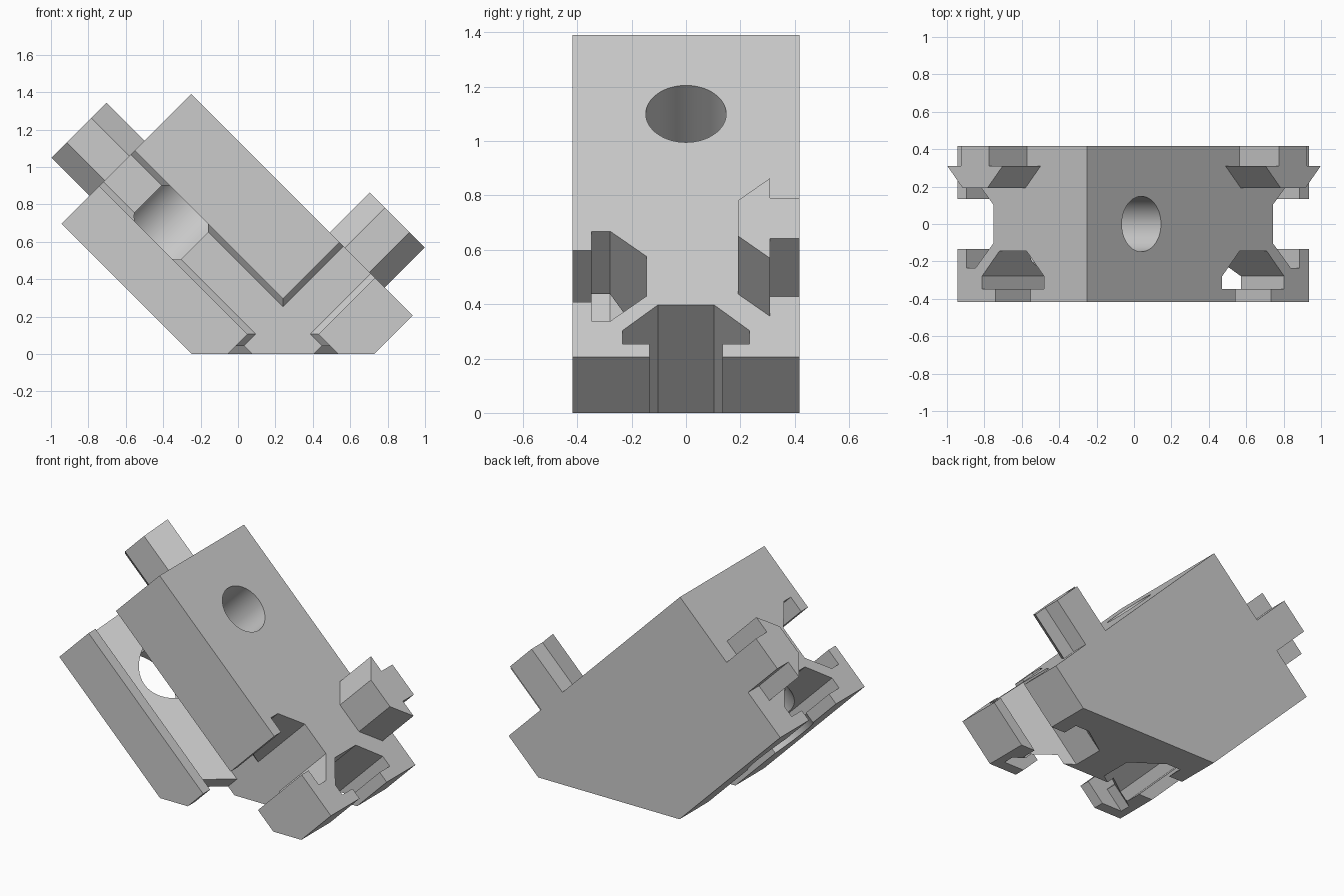
import bpy, bmesh, math
from mathutils import Matrix, Vector

if "Cube" in bpy.data.objects:
    bpy.data.objects.remove(bpy.data.objects["Cube"])

# Block frame: U runs down-right, V runs up-right, Y is depth
TILT = Matrix.Rotation(math.radians(45), 4, 'Y')
U0, U1, V0, V1, D = -1.16, 0.516, -0.175, 0.806, 0.417
ROW_U, ROW_V = 0.095, 0.245          # centre lines of the two front slots

grey = bpy.data.materials.new("plain_grey")
grey.diffuse_color = (0.6, 0.6, 0.6, 1)
grey.use_nodes = True
grey.node_tree.nodes["Principled BSDF"].inputs["Base Color"].default_value = grey.diffuse_color


def finish(name, bm):
    bmesh.ops.recalc_face_normals(bm, faces=bm.faces)
    bm.transform(TILT)
    me = bpy.data.meshes.new(name)
    bm.to_mesh(me)
    bm.free()
    me.materials.append(grey)
    ob = bpy.data.objects.new(name, me)
    bpy.context.collection.objects.link(ob)
    return ob


def prism(name, profile, place, a, b):
    """Extrude a 2D profile from a to b; place(p, q, t) gives (u, y, v)."""
    bm = bmesh.new()
    lo = [bm.verts.new(place(p, q, a)) for p, q in profile]
    hi = [bm.verts.new(place(p, q, b)) for p, q in profile]
    n = len(profile)
    bm.faces.new(lo)
    bm.faces.new(hi)
    for i in range(n):
        j = (i + 1) % n
        bm.faces.new((lo[i], lo[j], hi[j], hi[i]))
    return finish(name, bm)


def bore(name, r, a, b):
    bm = bmesh.new()
    bmesh.ops.create_cone(bm, cap_ends=True, segments=64, radius1=r, radius2=r, depth=b - a,
                          matrix=Matrix.Translation((-0.75, 0, (a + b) / 2)))
    return finish(name, bm)


def mirrored(half):
    return half + [(-p, q) for p, q in reversed(half)]


# Slot section: (half width, depth below the face); rail section: (half width, y)
SLOT = mirrored([(0.134, -0.1), (0.134, 0.069), (0.234, 0.069), (0.234, 0.138),
                 (0.103, 0.272)])
RAIL = mirrored([(0.105, D), (0.105, 0.309), (0.208, 0.309), (0.093, 0.192)])

# Main block, with the lower corner cut flat to stand on
body = prism("body", [(U0, V0), (V0, V0), (U1, U1), (U1, V1), (U0, V1)],
             lambda p, q, t: (p, t, q), -D, D)

cutters = [
    prism("front_slot_long", SLOT, lambda p, q, t: (t, -D + q, ROW_V + p), -2, 2),
    prism("front_slot_short", SLOT, lambda p, q, t: (ROW_U + p, -D + q, t), -2, 2),
    prism("lower_left_slot", SLOT, lambda p, q, t: (t, p, V0 + q), -2, 2),
    prism("lower_right_slot", SLOT, lambda p, q, t: (U1 - q, p, t), -2, 2),
    bore("bolt_hole", 0.148, 0.0, 1.0),
    bore("bolt_head_recess", 0.228, -0.4, 0.48),
]
for c in cutters:
    m = body.modifiers.new(c.name, 'BOOLEAN')
    m.operation, m.solver, m.object = 'DIFFERENCE', 'EXACT', c

# Bake the cuts and drop the cutters
dg = bpy.context.evaluated_depsgraph_get()
baked = bpy.data.meshes.new_from_object(body.evaluated_get(dg))
body.modifiers.clear()
body.data = baked
for c in cutters:
    bpy.data.objects.remove(c)

# Rail tabs sticking out of two ends at the back
prism("left_rail_tab", RAIL, lambda p, q, t: (t, q, ROW_V + p), U0 - 0.287, U0)
prism("right_rail_tab", RAIL, lambda p, q, t: (ROW_U + p, q, t), V1, V1 + 0.302)

# Smooth only the round bores
bpy.ops.object.select_all(action='DESELECT')
body.select_set(True)
bpy.context.view_layer.objects.active = body
bpy.ops.object.shade_smooth_by_angle(angle=math.radians(25))
